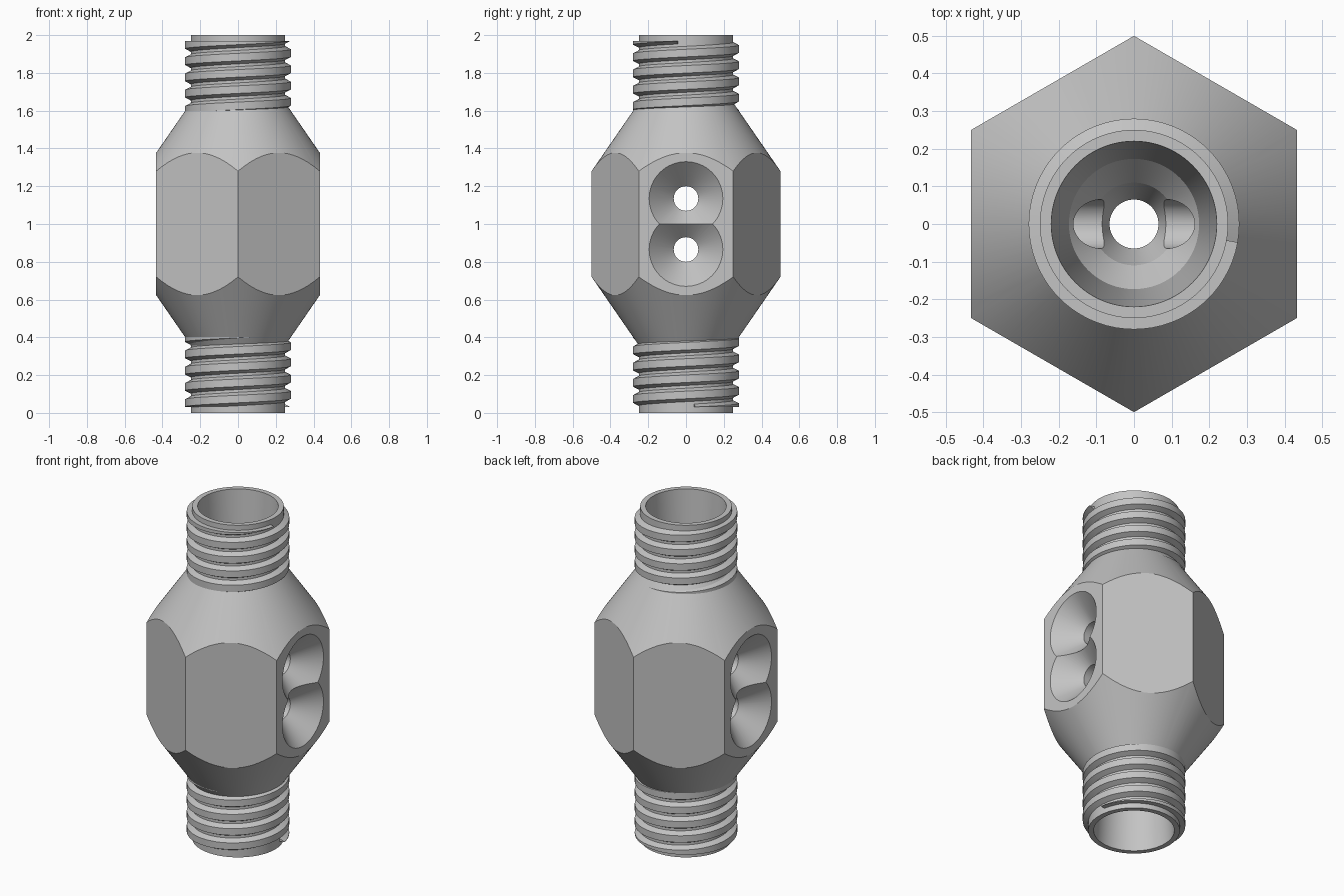
import bpy, math
from mathutils import Matrix

cube = bpy.data.objects.get("Cube")
if cube:
    bpy.data.objects.remove(cube, do_unlink=True)

steel = bpy.data.materials.new("grey steel")
steel.use_nodes = True
steel.diffuse_color = (0.55, 0.55, 0.55, 1)
steel.node_tree.nodes["Principled BSDF"].inputs["Base Color"].default_value = (0.55, 0.55, 0.55, 1)


def make(name, verts, faces):
    mesh = bpy.data.meshes.new(name)
    mesh.from_pydata(verts, [], faces)
    mesh.materials.append(steel)
    obj = bpy.data.objects.new(name, mesh)
    bpy.context.collection.objects.link(obj)
    select(obj)
    bpy.ops.object.mode_set(mode='EDIT')
    bpy.ops.mesh.select_all(action='SELECT')
    bpy.ops.mesh.normals_make_consistent(inside=False)
    bpy.ops.object.mode_set(mode='OBJECT')
    return obj


def select(obj):
    bpy.ops.object.select_all(action='DESELECT')
    obj.select_set(True)
    bpy.context.view_layer.objects.active = obj


def lathe(name, profile, segments, ring):
    """Turn (r, z) points round z; ring=True closes the profile, else caps the ends."""
    n = len(profile)
    verts = [(r * math.cos(a), r * math.sin(a), z)
             for a in (2 * math.pi * i / segments for i in range(segments))
             for r, z in profile]
    faces = []
    for i in range(segments):
        j = (i + 1) % segments
        for k in range(n if ring else n - 1):
            m = (k + 1) % n
            faces.append((i * n + k, j * n + k, j * n + m, i * n + m))
    if not ring:
        faces += [[i * n + k for i in range(segments)] for k in (0, n - 1)]
    return make(name, verts, faces)


def cut(obj, tool, operation):
    tool.hide_render = True
    mod = obj.modifiers.new("cut", 'BOOLEAN')
    mod.operation, mod.object, mod.solver = operation, tool, 'EXACT'
    select(obj)
    bpy.ops.object.modifier_apply(modifier=mod.name)
    bpy.data.objects.remove(tool, do_unlink=True)


# Turned body with a stepped, tapered bore; the lower half mirrors the upper
outer = [(0.65, 1.0625), (0.25, 1.6425), (0.25, 2.0)]
bore = [(0.22, 2.0), (0.173, 1.215), (0.11, 1.135), (0.065, 1.02)]
half = outer + bore
body = lathe("body", half + [(r, 2 - z) for r, z in reversed(half)], 96, True)

# Hexagonal wrench flats
hexagon = lathe("hexagon_tool", [(0.5, -0.1), (0.5, 2.1)], 6, False)
hexagon.data.transform(Matrix.Rotation(math.radians(90), 4, 'Z'))
cut(body, hexagon, 'INTERSECT')

# Countersunk cross holes
for z in (1.135, 0.865):
    drill = lathe("drill_tool", [(0.262, -0.5), (0.065, -0.303), (0.065, 0.303), (0.262, 0.5)], 64, False)
    drill.data.transform(Matrix.Translation((0, 0, z)) @ Matrix.Rotation(math.radians(90), 4, 'Y'))
    cut(body, drill, 'DIFFERENCE')

# Right-handed threads with flat crests, trimmed level near the pipe ends
PITCH, STEPS = 0.086, 72
SECTION = [(0.24, -0.041), (0.28, -0.02), (0.28, 0.02), (0.24, 0.041)]


def thread(name):
    verts, faces = [], []
    count = int(4.9 * STEPS)
    for i in range(count + 1):
        angle = math.radians(350) - 2 * math.pi * i / STEPS
        centre = 1.948 + PITCH * (angle - math.pi) / (2 * math.pi)
        for r, dz in SECTION:
            verts.append((r * math.cos(angle), r * math.sin(angle), min(centre + dz, 1.97)))
        if i:
            a, b = 4 * (i - 1), 4 * i
            faces += [(a + k, b + k, b + (k + 1) % 4, a + (k + 1) % 4) for k in range(4)]
    faces += [(0, 1, 2, 3), tuple(4 * count + k for k in range(4))]
    return make(name, verts, faces)


upper_thread = thread("upper_thread")
lower_thread = thread("lower_thread")
lower_thread.data.transform(Matrix.Translation((0, 0, 2)) @ Matrix.Rotation(math.pi, 4, 'X'))

for obj in (body, upper_thread, lower_thread):
    select(obj)
    bpy.ops.object.shade_smooth_by_angle(angle=math.radians(14))
